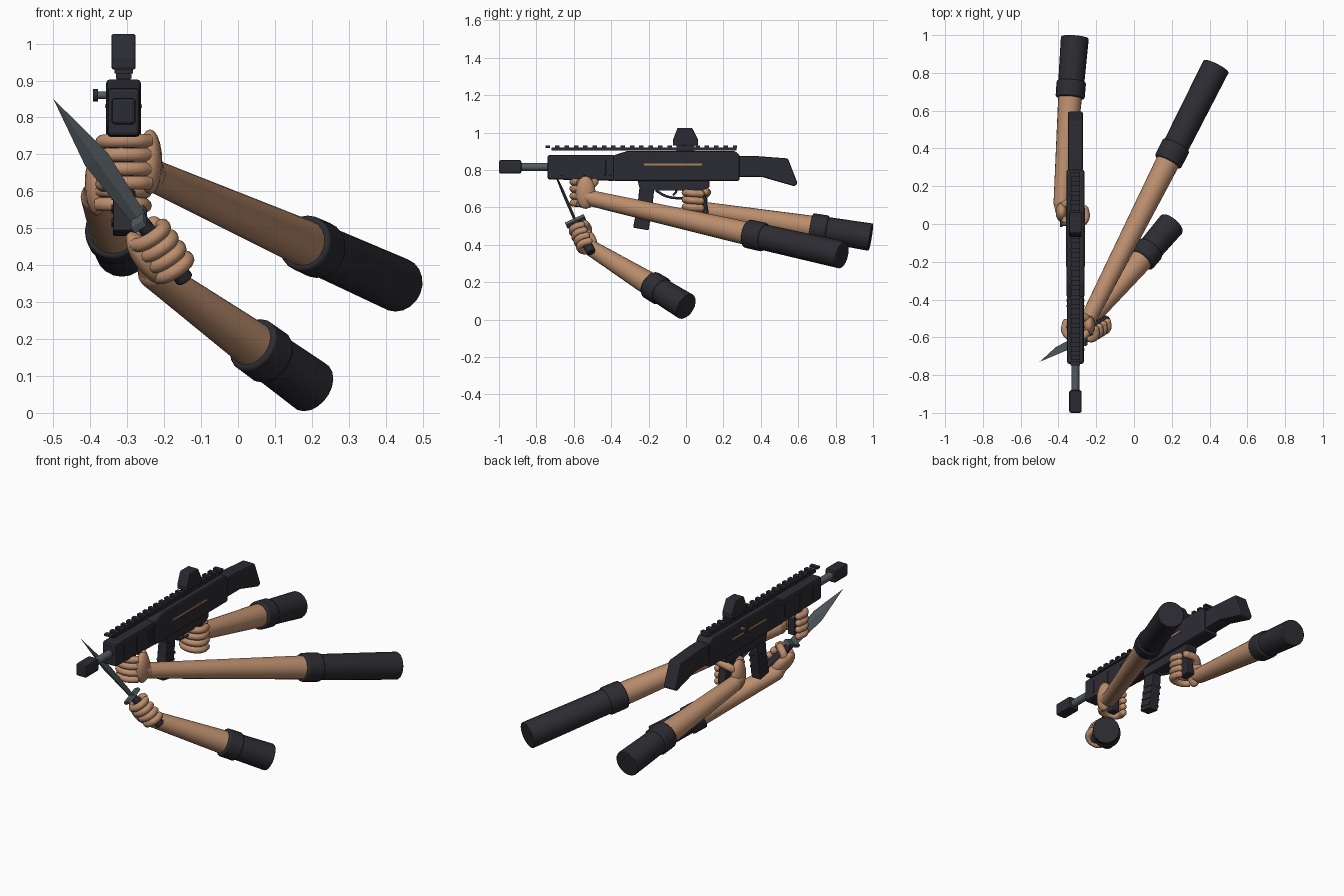
import bpy, bmesh, math
from mathutils import Vector, Matrix

if "Cube" in bpy.data.objects:
    bpy.data.objects.remove(bpy.data.objects["Cube"])

GX = -0.31  # centre plane of the rifle


def material(name, rgb):
    m = bpy.data.materials.new(name)
    m.diffuse_color = (*rgb, 1)
    m.use_nodes = True
    m.node_tree.nodes["Principled BSDF"].inputs["Base Color"].default_value = m.diffuse_color
    return m


BLACK = material("gun black", (0.024, 0.024, 0.033))
CLOTH = material("sleeve charcoal", (0.025, 0.025, 0.032))
SKIN = material("skin tan", (0.50, 0.27, 0.155))
STEEL = material("steel grey", (0.085, 0.105, 0.115))
COPPER = material("copper stripe", (0.42, 0.23, 0.11))


def add(name, bm, mat, bevel=0.0, smooth=False):
    bmesh.ops.recalc_face_normals(bm, faces=bm.faces)
    me = bpy.data.meshes.new(name)
    bm.to_mesh(me)
    bm.free()
    me.materials.append(mat)
    ob = bpy.data.objects.new(name, me)
    bpy.context.collection.objects.link(ob)
    if bevel:
        mod = ob.modifiers.new("bevel", 'BEVEL')
        mod.width, mod.segments = bevel, 2
    if smooth:
        bpy.context.view_layer.objects.active = ob
        bpy.ops.object.select_all(action='DESELECT')
        ob.select_set(True)
        bpy.ops.object.shade_smooth_by_angle(angle=math.radians(40))
    return ob


def box(name, c, size, mat, bevel=0.0, rot=None):
    bm = bmesh.new()
    bmesh.ops.create_cube(bm, size=1)
    bmesh.ops.scale(bm, vec=size, verts=bm.verts)
    if rot:
        bmesh.ops.transform(bm, matrix=rot, verts=bm.verts)
    bmesh.ops.translate(bm, vec=c, verts=bm.verts)
    return add(name, bm, mat, bevel)


def prism(name, profile, width, mat, bevel=0.006):
    """Extrude a (y, z) side profile across the rifle's width."""
    bm = bmesh.new()
    face = bm.faces.new([bm.verts.new((GX - width / 2, y, z)) for y, z in profile])
    r = bmesh.ops.extrude_face_region(bm, geom=[face])
    bmesh.ops.translate(bm, vec=(width, 0, 0),
                        verts=[v for v in r['geom'] if isinstance(v, bmesh.types.BMVert)])
    return add(name, bm, mat, bevel)


def rod(name, a, b, r1, r2, mat, bevel=0.0, seg=20):
    a, b = Vector(a), Vector(b)
    bm = bmesh.new()
    bmesh.ops.create_cone(bm, cap_ends=True, segments=seg, radius1=r1, radius2=r2,
                          depth=(b - a).length)
    q = (b - a).to_track_quat('Z', 'Y').to_matrix().to_4x4()
    bmesh.ops.transform(bm, matrix=Matrix.Translation((a + b) / 2) @ q, verts=bm.verts)
    return add(name, bm, mat, bevel, True)


def blob(name, c, radii, mat, rot=Matrix()):
    bm = bmesh.new()
    bmesh.ops.create_uvsphere(bm, u_segments=16, v_segments=10, radius=1)
    bmesh.ops.transform(bm, matrix=Matrix.Translation(c) @ rot @ Matrix.Diagonal((*radii, 1)),
                        verts=bm.verts)
    return add(name, bm, mat, 0, True)


def tube(name, pts, r, mat):
    cu = bpy.data.curves.new(name, 'CURVE')
    cu.dimensions, cu.bevel_depth, cu.bevel_resolution = '3D', r, 3
    cu.use_fill_caps, cu.resolution_u = True, 5
    s = cu.splines.new('BEZIER')
    s.bezier_points.add(len(pts) - 1)
    for p, co in zip(s.bezier_points, pts):
        p.co = co
        p.handle_left_type = p.handle_right_type = 'AUTO'
    cu.materials.append(mat)
    ob = bpy.data.objects.new(name, cu)
    bpy.context.collection.objects.link(ob)
    bpy.ops.object.select_all(action='DESELECT')
    ob.select_set(True)
    bpy.context.view_layer.objects.active = ob
    bpy.ops.object.convert(target='MESH')


def hand(name, centre, rot, side, tight=1.0):
    """Fist around the local z axis; the palm sits at local x = side, knuckles at -y."""
    def P(x, y, z):
        return Vector(centre) + rot.to_3x3() @ Vector((side * x * tight, y * tight, z))
    blob(name + "_palm", P(0.072, 0.008, 0), (0.033, 0.053, 0.088), SKIN, rot)
    for i, z in enumerate((0.057, 0.019, -0.019, -0.057)):
        path = [P(0.068, -0.025, z), P(0.035, -0.052, z), P(-0.03, -0.052, z),
                P(-0.056, -0.02, z - 0.003), P(-0.05, 0.024, z - 0.006)]
        tube(f"{name}_finger_{i + 1}", path, 0.0195, SKIN)
        blob(f"{name}_fingertip_{i + 1}", path[-1], (0.0195,) * 3, SKIN)
    tube(name + "_thumb", [P(0.07, 0.03, 0.03), P(0.04, 0.056, 0.055), P(-0.02, 0.05, 0.062)],
         0.021, SKIN)
    blob(name + "_thumb_tip", P(-0.02, 0.05, 0.062), (0.021,) * 3, SKIN)


def arm(name, a, b, c0, c1, palm):
    """Forearm, cuff and sleeve along a -> b; the cuff spans c0..c1."""
    a, b = Vector(a), Vector(b)
    rod(name + "_forearm", a, a.lerp(b, c0 + 0.03), 0.043, 0.064, SKIN)
    blob(name + "_wrist", a, (0.043,) * 3, SKIN)
    rod(name + "_heel", a, palm, 0.041, 0.036, SKIN)
    rod(name + "_cuff", a.lerp(b, c0), a.lerp(b, c1), 0.077, 0.078, CLOTH, 0.008)
    rod(name + "_sleeve", a.lerp(b, c1 - 0.02), b, 0.069, 0.074, CLOTH, 0.004)


# rifle body
prism("receiver", [(-0.39, 0.742), (0.287, 0.742), (0.287, 0.88), (0.26, 0.903),
                   (-0.31, 0.903), (-0.39, 0.878)], 0.094, BLACK, 0.01)
prism("handguard", [(-0.74, 0.75), (-0.38, 0.742), (-0.38, 0.88), (-0.74, 0.88)], 0.088, BLACK, 0.01)
for i, y in enumerate((-0.665, -0.545, -0.435, -0.405)):
    box(f"handguard_rib_{i + 1}", (GX, y, 0.812), (0.094, 0.012, 0.08), BLACK, 0.002)
prism("stock", [(0.28, 0.876), (0.36, 0.876), (0.545, 0.862), (0.597, 0.728), (0.58, 0.713),
                (0.41, 0.762), (0.28, 0.762)], 0.078, BLACK, 0.008)
prism("lower_receiver", [(-0.26, 0.75), (0.125, 0.75), (0.125, 0.71), (0.10, 0.69),
                         (-0.245, 0.69)], 0.068, BLACK, 0.004)

# barrel and muzzle
rod("barrel", (GX, -0.90, 0.817), (GX, -0.72, 0.817), 0.021, 0.021, STEEL)
box("muzzle_brake", (GX, -0.94, 0.817), (0.066, 0.12, 0.072), BLACK, 0.01)
rod("muzzle_bore", (GX, -1.0, 0.817), (GX, -0.99, 0.817), 0.013, 0.013, BLACK)

# top rail with teeth
box("rail", (GX, -0.225, 0.913), (0.042, 0.99, 0.016), BLACK)
for i in range(21):
    box(f"rail_tooth_{i + 1}", (GX, -0.738 + i * 0.05, 0.925), (0.05, 0.024, 0.013), BLACK)

# optic
prism("sight_base", [(-0.05, 0.90), (0.045, 0.90), (0.045, 0.94), (-0.05, 0.94)], 0.038, BLACK, 0.002)
prism("sight_body", [(-0.07, 0.93), (0.064, 0.93), (0.064, 0.965), (0.032, 1.026),
                     (-0.045, 1.026), (-0.07, 0.96)], 0.066, BLACK, 0.006)

# charging handle on the left side
rod("charging_rod", (-0.385, 0.0, 0.86), (-0.34, 0.0, 0.86), 0.01, 0.01, STEEL)
rod("charging_knob", (-0.392, 0.0, 0.86), (-0.379, 0.0, 0.86), 0.017, 0.017, BLACK)

# copper stripes on both sides
for s, n in ((1, "right"), (-1, "left")):
    box("stripe_" + n, (GX + s * 0.048, -0.07, 0.83), (0.004, 0.31, 0.01), COPPER)

# magazine with ribs, pistol grip, front grip, trigger
prism("magazine", [(-0.25, 0.70), (-0.17, 0.70), (-0.178, 0.62), (-0.20, 0.478),
                   (-0.283, 0.492), (-0.258, 0.62)], 0.058, BLACK)
for i in range(4):
    t = i / 3
    box(f"magazine_rib_{i + 1}", (GX, -0.236 + 0.022 * t, 0.515 + 0.11 * t), (0.064, 0.075, 0.012), BLACK,
        rot=Matrix.Rotation(-0.17, 4, 'X'))
prism("pistol_grip", [(0.01, 0.70), (0.10, 0.70), (0.123, 0.565), (0.05, 0.558)], 0.05, BLACK, 0.01)
prism("front_grip", [(-0.58, 0.76), (-0.52, 0.76), (-0.52, 0.61), (-0.57, 0.61)], 0.046, BLACK, 0.008)
tube("trigger_guard", [(GX, -0.16, 0.69), (GX, -0.11, 0.662), (GX, -0.05, 0.65),
                       (GX, 0.02, 0.655)], 0.007, BLACK)
tube("trigger", [(GX, -0.05, 0.70), (GX, -0.055, 0.68), (GX, -0.07, 0.665)], 0.006, BLACK)

# knife: u points to the tip, w across the blade
tip, base, butt = Vector((-0.5, -0.73, 0.85)), Vector((-0.268, -0.59, 0.525)), Vector((-0.143, -0.506, 0.36))
u = (tip - butt).normalized()
w = (Vector((1, 0, 0)) - u.x * u).normalized()
n = u.cross(w)
frame = Matrix((w, n, u)).transposed().to_4x4()
bm = bmesh.new()
rings = [[bm.verts.new(base.lerp(tip, t) + d) for d in (w * h, n * 0.008, -w * h, -n * 0.008)]
         for t, h in ((-0.03, 0.022), (0.5, 0.036))]
end = bm.verts.new(tip)
bm.faces.new(rings[0])
for k in range(4):
    j = (k + 1) % 4
    bm.faces.new((rings[0][k], rings[0][j], rings[1][j], rings[1][k]))
    bm.faces.new((rings[1][k], rings[1][j], end))
add("knife_blade", bm, STEEL)
box("knife_guard", base, (0.042, 0.11, 0.02), STEEL, 0.004, frame)
rod("knife_handle", base, butt, 0.021, 0.025, BLACK, 0.006)

# hands and arms
c_front, c_rear = Vector((GX, -0.545, 0.68)), Vector((GX, 0.055, 0.622))
c_knife = base.lerp(butt, 0.5)
hand("support_hand", c_front, Matrix(), 1)
hand("trigger_hand", c_rear, Matrix(), -1)
hand("knife_hand", c_knife, frame, -1, 0.72)
arm("support_arm", (-0.235, -0.49, 0.645), (0.435, 0.835, 0.346), 0.617, 0.685, c_front + Vector((0.07, 0.01, -0.02)))
arm("trigger_arm", (-0.383, 0.11, 0.585), (-0.313, 0.988, 0.441), 0.635, 0.735, c_rear + Vector((-0.07, 0.01, -0.02)))
arm("knife_arm", (-0.228, -0.50, 0.378), (0.20, 0.0, 0.07), 0.62, 0.74, c_knife - 0.045 * w)
